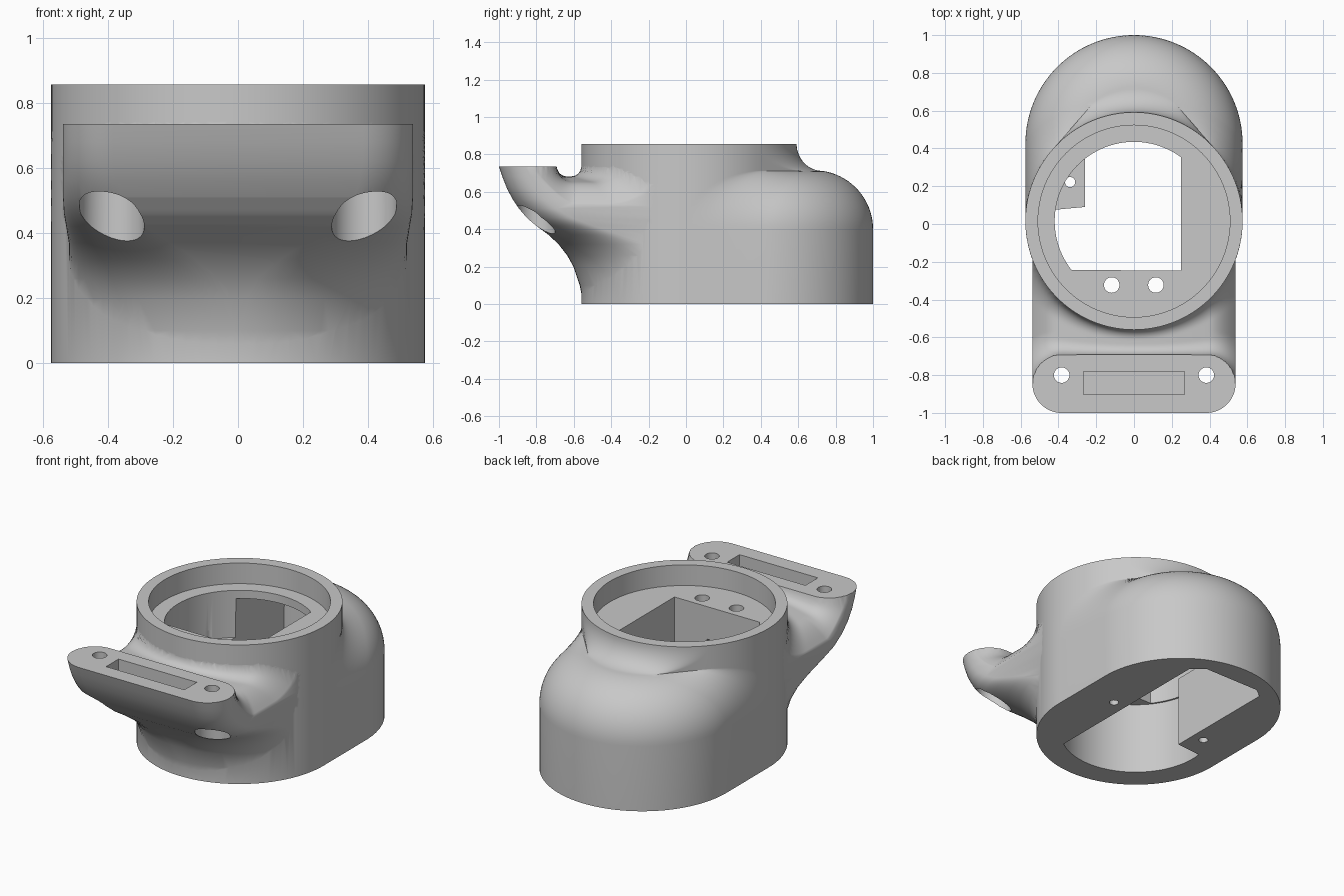
import bpy, bmesh
from math import sin, cos, asin, pi, sqrt, hypot, radians, degrees

cube = bpy.data.objects.get("Cube")
if cube:
    bpy.data.objects.remove(cube)

grey = bpy.data.materials.new("plain_grey")
grey.use_nodes = True
tone = (0.58, 0.58, 0.58, 1)
grey.diffuse_color = tone
grey.node_tree.nodes["Principled BSDF"].inputs["Base Color"].default_value = tone


def loft(name, rings):
    """Closed solid through rings that all have the same point count."""
    bm = bmesh.new()
    loops = [[bm.verts.new(p) for p in ring] for ring in rings]
    n = len(loops[0])
    for a, b in zip(loops, loops[1:]):
        for i in range(n):
            j = (i + 1) % n
            bm.faces.new((a[i], a[j], b[j], b[i]))
    bm.faces.new(loops[0][::-1])
    bm.faces.new(loops[-1])
    bmesh.ops.recalc_face_normals(bm, faces=bm.faces)
    mesh = bpy.data.meshes.new(name)
    bm.to_mesh(mesh)
    bm.free()
    obj = bpy.data.objects.new(name, mesh)
    bpy.context.collection.objects.link(obj)
    mesh.materials.append(grey)
    return obj


def prism(name, outline, z0, z1):
    return loft(name, [[(x, y, z) for x, y in outline] for z in (z0, z1)])


def box(name, x0, x1, y0, y1, z0, z1):
    return prism(name, [(x0, y0), (x1, y0), (x1, y1), (x0, y1)], z0, z1)


def arc(cx, cy, r, start, end, n=48):
    angles = [radians(start + (end - start) * i / n) for i in range(n + 1)]
    return [(cx + r * cos(a), cy + r * sin(a)) for a in angles]


def cylinder(name, x, y, r, z0, z1, n=48):
    return prism(name, arc(x, y, r, 0, 360, n)[:-1], z0, z1)


def combine(target, tool, operation="DIFFERENCE"):
    """Apply a boolean and discard the tool."""
    tool.hide_render = True
    mod = target.modifiers.new("cut", "BOOLEAN")
    mod.operation, mod.solver, mod.object = operation, "EXACT", tool
    graph = bpy.context.evaluated_depsgraph_get()
    mesh = bpy.data.meshes.new_from_object(target.evaluated_get(graph))
    target.modifiers.clear()
    target.data = mesh
    bpy.data.objects.remove(tool)


# Main shell: hull of a fixed front circle and a changing back circle
CY, R, BACK = 0.015, 0.575, 0.425
LEDGE, TOP = 0.73, 0.857


def shell_ring(z, c, r):
    touch = degrees(asin((R - r) / (c - CY)))
    back = arc(0, c, r, touch, 180 - touch, 64)
    front = arc(0, CY, R, 180 - touch, 360 + touch, 80)
    ring = []
    for side, nxt in ((back, front), (front, back)):
        ring += side
        (x0, y0), (x1, y1) = side[-1], nxt[0]
        ring += [(x0 + (x1 - x0) * t / 6, y0 + (y1 - y0) * t / 6) for t in range(1, 6)]
    return [(x, y, z) for x, y in ring]


rings = [shell_ring(0, BACK, R)]
dome = 0.315
for i in range(19):
    a = radians(82) * i / 18
    rings.append(shell_ring(0.4 + dome * sin(a), BACK, R - dome * (1 - cos(a))))
last_r = R - dome * (1 - cos(a))
last_z = 0.4 + dome * sin(a)
for i in range(1, 15):
    a = pi / 2 * i / 14
    k = 0.99 * sin(a)
    rings.append(shell_ring(last_z + (TOP - last_z) * (1 - cos(a)),
                            BACK + (CY - BACK) * k, last_r + (R - last_r) * k))
housing = loft("housing", rings)

# Front arm: rounded sections flaring out (height, reach, half width, corner x, corner y)
HALF, END, MID = 0.538, 0.155, -0.845
sections = [(0.01, 0.55, 0.53, 0.53, 0.54), (0.1, 0.568, 0.53, 0.52, 0.55),
            (0.2, 0.602, 0.53, 0.5, 0.55), (0.26, 0.635, 0.525, 0.46, 0.53),
            (0.32, 0.682, 0.52, 0.39, 0.47), (0.37, 0.735, 0.52, 0.31, 0.38),
            (0.42, 0.803, 0.528, 0.24, 0.3), (0.46, 0.85, 0.535, 0.2, 0.24),
            (0.51, 0.893, HALF, 0.18, 0.2), (0.56, 0.927, HALF, 0.165, 0.175),
            (0.62, 0.958, HALF, END, 0.16), (0.68, 0.982, HALF, END, END),
            (0.735, 1.0, HALF, END, END)]
rings = []
for z, reach, half, rx, ry in sections:
    right = [(half, 0, z)]
    for i in range(17):
        a = pi / 2 * i / 16
        right.append((half - rx + rx * cos(a), -reach + ry - ry * sin(a), z))
    rings.append(right + [(-x, y, zz) for x, y, zz in reversed(right)])
arm = loft("arm", rings)


# Trough between the mounting pad and the shell
def fillet(u, r):
    if u < 0:
        return r - 3 * u
    return r - sqrt(r * r - (r - u) ** 2) if u < r else 0


def trough_height(x, y):
    pad = hypot(max(abs(x) - HALF + END, 0), y - MID) - END
    wall = hypot(x, y - CY) - R
    base = 0.683 - 0.055 * min(1, (x / HALF) ** 2)
    r = 0.735 - base
    side = max(0, abs(x) - 0.4) / 0.135
    drop = 0.09 * side ** 2 * min(1, max(0, pad / 0.12))
    return min(0.95, base + fillet(pad, r) + fillet(wall, r) - drop)


rings = []
for i in range(71):
    x = -0.6 + 1.2 * i / 70
    ys = [MID + (0.05 - MID) * j / 80 for j in range(81)]
    rings.append([(x, y, trough_height(x, y)) for y in ys] + [(x, 0.05, 1.1), (x, MID, 1.1)])
combine(arm, loft("trough_cutter", rings))
combine(housing, arm, "UNION")

# Pad slot, bolt holes and their underside recesses
combine(housing, box("slot_cutter", -0.267, 0.267, -0.903, -0.782, 0.64, 1))
for s in (-1, 1):
    combine(housing, cylinder("bolt_cutter", s * 0.383, -0.8, 0.041, 0.2, 1))
    combine(housing, cylinder("recess_cutter", s * 0.388, -0.8, 0.1, 0.15, 0.6))

# Round seat in the top and the D-shaped opening in its thick floor
combine(housing, cylinder("seat_cutter", 0, CY, 0.508, LEDGE, 1, 96))
opening = arc(0, CY, 0.42, 53.5, 218.2) + [(0.25, -0.245)]
combine(housing, prism("opening_cutter", opening, 0.44, 0.8))

# Lower chamber, open at the base, leaving a boss on one side
chamber = arc(0, CY, 0.43, 172, 306) + [(0.253, 0.8), (0.18, 0.865), (-0.2, 0.865),
                                       (-0.26, 0.82), (-0.26, 0.09)]
combine(housing, prism("chamber_cutter", chamber, -0.1, 0.45))

# Rear bay rising under the dome, and a cable notch in the floor's edge
bay = [(0.251, 0.3), (0.251, 0.8), (0.18, 0.863), (-0.2, 0.863), (-0.258, 0.82), (-0.258, 0.3)]
combine(housing, prism("bay_cutter", bay, 0.4, 0.6))
combine(housing, box("bay_top_cutter", -0.256, 0.249, 0.31, 0.65, 0.5, 0.68))
combine(housing, box("notch_cutter", -0.08, 0.03, -0.36, -0.2, 0.4, 0.53))

# Small screw holes in the seat floor and in the base
for x in (-0.118, 0.116):
    combine(housing, cylinder("floor_hole_cutter", x, -0.323, 0.041, 0.4, 0.8))
combine(housing, cylinder("boss_hole_cutter", -0.338, 0.222, 0.027, -0.1, 0.5, 24))
combine(housing, cylinder("base_hole_cutter", 0.338, 0.222, 0.027, -0.1, 0.3, 24))

bpy.ops.object.select_all(action="DESELECT")
housing.select_set(True)
bpy.context.view_layer.objects.active = housing
bpy.ops.object.shade_smooth_by_angle(angle=radians(40))
